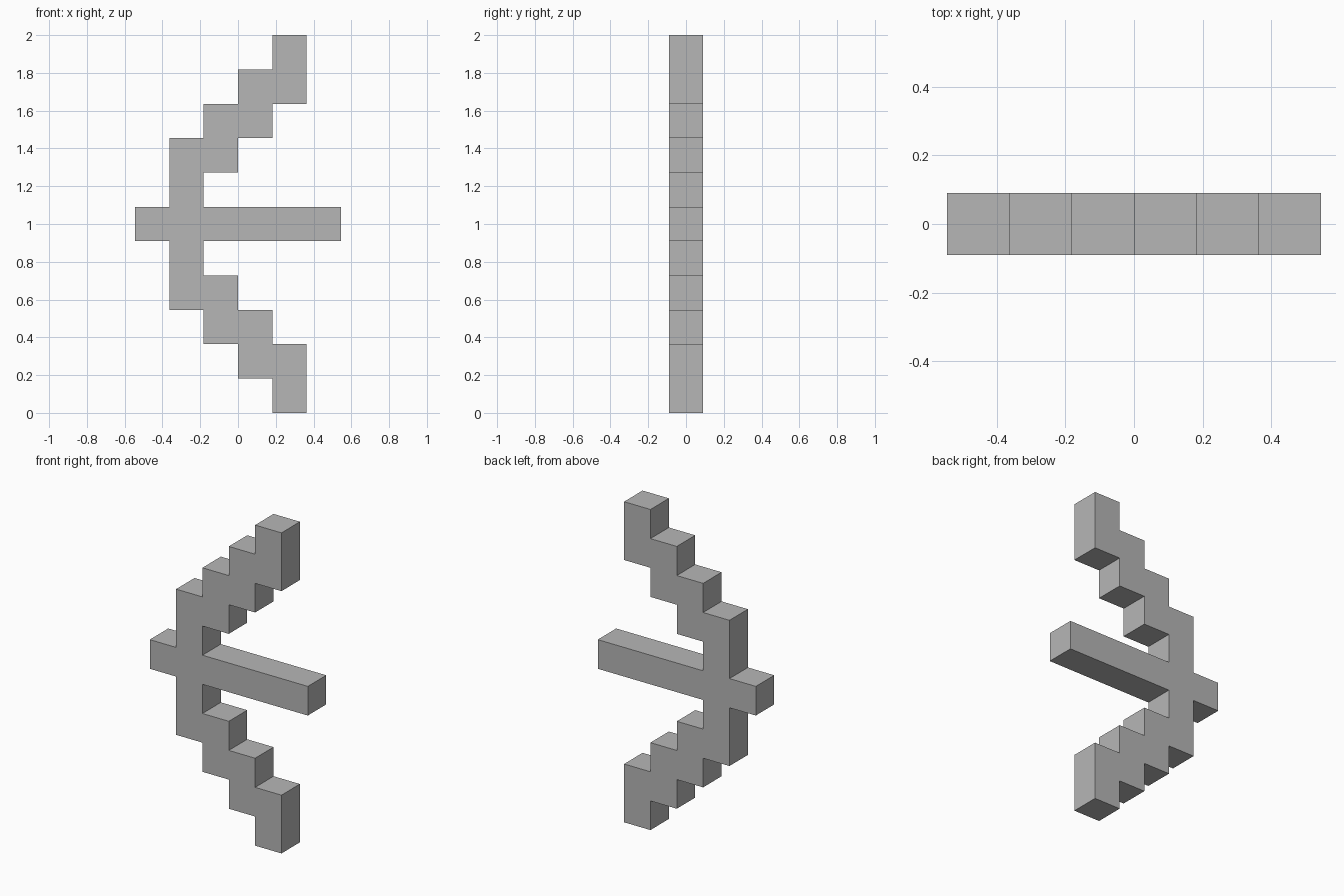
import bpy
import bmesh

# Remove the default cube only
cube = bpy.data.objects.get("Cube")
if cube:
    bpy.data.objects.remove(cube, do_unlink=True)

ROWS = 11
U = 2 / ROWS  # one block

# Single flat grey
grey = bpy.data.materials.new("plain grey")
grey.use_nodes = True
colour = (0.47, 0.47, 0.47, 1)
grey.diffuse_color = colour
grey.node_tree.nodes["Principled BSDF"].inputs["Base Color"].default_value = colour


def slab(name, outline):
    """Extrude an outline, in blocks on the xz plane, to one block deep."""
    bm = bmesh.new()
    face = bm.faces.new([bm.verts.new((x * U, -U / 2, z * U)) for x, z in outline])
    grown = bmesh.ops.extrude_face_region(bm, geom=[face], use_keep_orig=True)
    moved = [g for g in grown["geom"] if isinstance(g, bmesh.types.BMVert)]
    bmesh.ops.translate(bm, verts=moved, vec=(0, U, 0))
    bmesh.ops.recalc_face_normals(bm, faces=bm.faces)
    mesh = bpy.data.meshes.new(name)
    bm.to_mesh(mesh)
    bm.free()
    mesh.materials.append(grey)
    obj = bpy.data.objects.new(name, mesh)
    bpy.context.scene.collection.objects.link(obj)
    return obj


# Bow limb: stair steps up the inner side, then back down the outer side
inner, outer = [], []
for i in range(3):
    inner += [(i - 1, i + 6), (i - 1, i + 7)]
    outer += [(i - 2, i + 8), (i - 1, i + 8)]
inner += [(2, 9), (2, ROWS), (1, ROWS)]
upper = inner + outer[::-1] + [(-2, 6)]
# Turn the outer steps so each riser meets the tread below it
upper = inner + [(x, z) for k in (2, 1, 0)
                 for x, z in ((k - 1, k + 8), (k - 2, k + 8))] + [(-2, 6)]

slab("upper_limb", upper)
slab("lower_limb", [(x, ROWS - z) for x, z in upper])

# Arrow shaft crossing the grip
slab("arrow", [(-3, 5), (3, 5), (3, 6), (-3, 6)])
